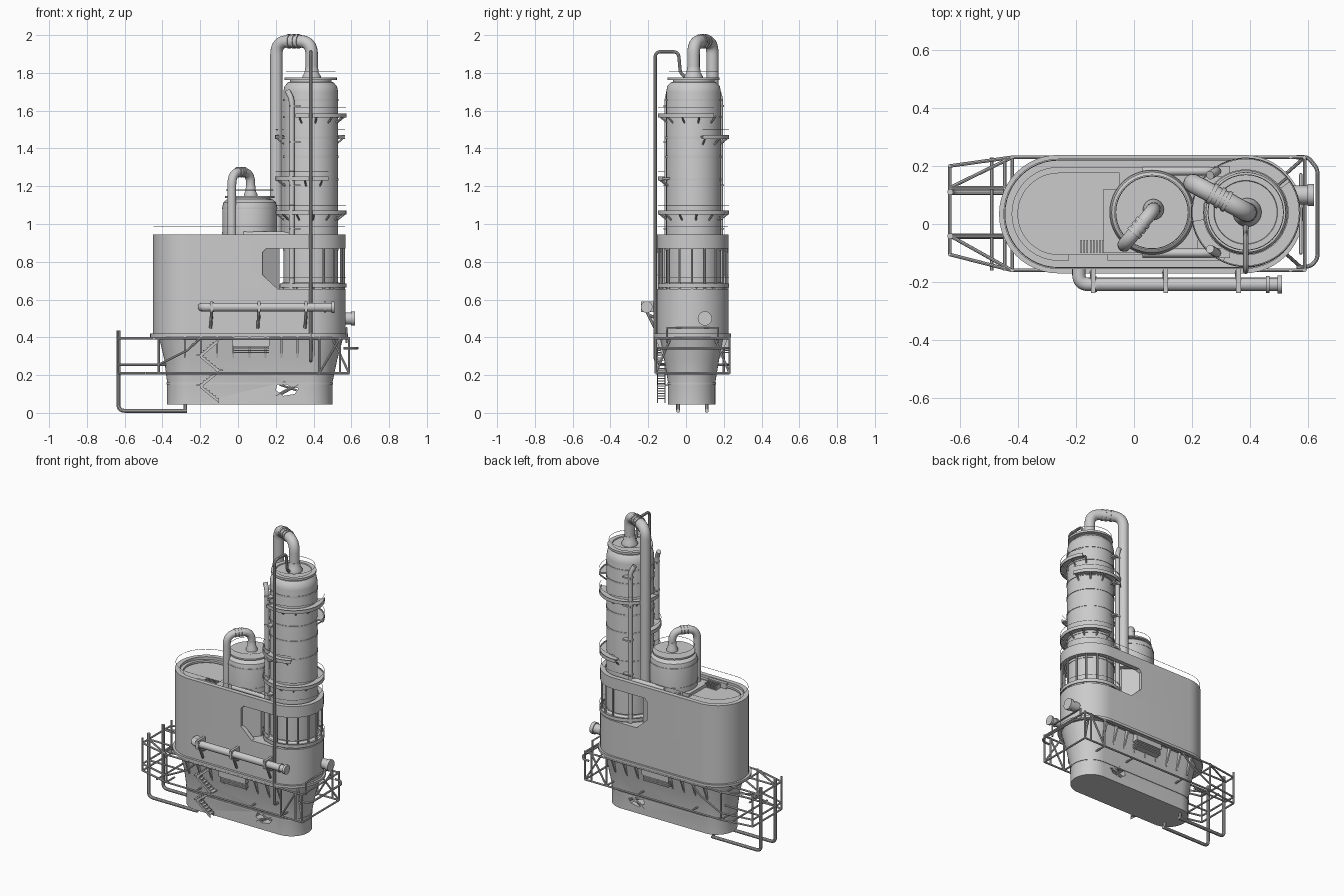
import bpy, bmesh, math
from mathutils import Vector

if "Cube" in bpy.data.objects:
    bpy.data.objects.remove(bpy.data.objects["Cube"])
pi = math.pi


def finish(name, me, angle=35):
    ob = bpy.data.objects.new(name, me)
    bpy.context.collection.objects.link(ob)
    for p in me.polygons:
        p.use_smooth = True
    me.set_sharp_from_angle(angle=math.radians(angle))
    return ob


def loft(name, rings, closed=False):
    """Skin equal-length loops; cap the ends or join last to first."""
    bm = bmesh.new()
    vs = [[bm.verts.new(p) for p in r] for r in rings]
    n = len(rings[0])
    for a, b in zip(vs, vs[1:] + ([vs[0]] if closed else [])):
        for i in range(n):
            j = (i + 1) % n
            bm.faces.new((a[i], a[j], b[j], b[i]))
    if not closed:
        bm.faces.new(vs[0])
        bm.faces.new(vs[-1])
    bmesh.ops.recalc_face_normals(bm, faces=bm.faces)
    me = bpy.data.meshes.new(name)
    bm.to_mesh(me)
    bm.free()
    return finish(name, me)


def stad(x0, x1, y0, y1, z, n=24):
    r, cy = (y1 - y0) / 2, (y0 + y1) / 2
    out = []
    for cx, a0 in ((x1 - r, -pi / 2), (x0 + r, pi / 2)):
        for i in range(n + 1):
            a = a0 + pi * i / n
            out.append((cx + r * math.cos(a), cy + r * math.sin(a), z))
    return out


def lathe(name, prof, c, n=48):
    return loft(name, [[(c[0] + r * math.cos(2 * pi * i / n), c[1] + r * math.sin(2 * pi * i / n), z)
                        for i in range(n)] for r, z in prof])


def arc_slab(name, c, r0, r1, z0, z1, a0, a1, n=24):
    rings = []
    for i in range(n + 1):
        a = math.radians(a0 + (a1 - a0) * i / n)
        rings.append([(c[0] + r * math.cos(a), c[1] + r * math.sin(a), z)
                      for r, z in ((r0, z0), (r1, z0), (r1, z1), (r0, z1))])
    return loft(name, rings)


def box(name, x0, x1, y0, y1, z0, z1):
    return loft(name, [[(x0, y0, z), (x1, y0, z), (x1, y1, z), (x0, y1, z)] for z in (z0, z1)])


def tubes(name, paths, r, bend=0.0, res=2, cyclic=False):
    cu = bpy.data.curves.new(name, 'CURVE')
    cu.dimensions, cu.bevel_depth, cu.bevel_resolution, cu.use_fill_caps = '3D', r, res, True
    for path in paths:
        P = [Vector(p) for p in path]
        pts = [P[0]]
        for a, p, b in zip(P, P[1:], P[2:]):
            d = min(bend, (a - p).length * .5, (b - p).length * .5)
            if d < 1e-4:
                pts.append(p)
                continue
            s, e = p + (a - p).normalized() * d, p + (b - p).normalized() * d
            pts += [s * (1 - t)**2 + p * 2 * t * (1 - t) + e * t * t for t in (i / 8 for i in range(9))]
        pts.append(P[-1])
        pts = [q for i, q in enumerate(pts) if i == 0 or (q - pts[i - 1]).length > 1e-5]
        sp = cu.splines.new('POLY')
        sp.points.add(len(pts) - 1)
        for q, v in zip(sp.points, pts):
            q.co = (*v, 1)
        sp.use_cyclic_u = cyclic
    return bake(bpy.data.objects.new(name, cu), name)


def bake(ob, name):
    if not ob.users_collection:
        bpy.context.collection.objects.link(ob)
    me = bpy.data.meshes.new_from_object(ob.evaluated_get(bpy.context.evaluated_depsgraph_get()))
    bpy.data.objects.remove(ob)
    return finish(name, me)


def cut(ob, cutter):
    name = ob.name
    m = ob.modifiers.new('cut', 'BOOLEAN')
    m.object, m.operation, m.solver = cutter, 'DIFFERENCE', 'EXACT'
    cutter.hide_render = True
    ob.name = name + '_raw'
    res = bake(ob, name)
    bpy.data.objects.remove(cutter)
    return res


def side_prism(name, xz, y0=-.4, y1=.4):
    return loft(name, [[(x, y, z) for x, z in xz] for y in (y0, y1)])


# tapered base with a ragged opening through it
base = loft('base_skirt', [stad(-.375, .5, -.095, .155, .045), stad(-.375, .5, -.095, .155, .16),
                           stad(-.39, .525, -.115, .175, .28), stad(-.42, .56, -.14, .2, .41)])
cut(base, side_prism('cutter', [(.2, .12), (.24, .09), (.3, .1), (.32, .13), (.27, .14), (.25, .165), (.21, .155)]))
tubes('torn_braces', [[(x, y, z), (x + .09, y, z + d)] for y in (-.09, .15)
                      for x, z, d in ((.2, .09, .05), (.22, .15, -.03), (.23, .1, .05))], .006)
loft('base_band', [stad(-.379, .504, -.099, .159, .15), stad(-.379, .504, -.099, .159, .16)])
loft('deck_flange', [stad(-.465, .583, -.17, .238, z) for z in (.403, .42)])
for i in range(9):
    for s in (-1, 1):
        x, f = -.28 + i * .085, lambda d: .03 + s * d
        side = [(f(.15), .29), (f(.195), .403), (f(.14), .403), (f(.12), .29)]
        loft('flange_gusset', [[(x + d, y, z) for y, z in side] for d in (-.005, .005)])

# hull: lower block, upper wall with side opening, deck
loft('hull_lower', [stad(-.45, .57, -.155, .225, z) for z in (.41, .655)])
O, I = (-.45, .57, -.155, .225), (-.42, .54, -.125, .195)
wall = loft('hull_wall', [stad(*O, .65), stad(*O, .945), stad(*I, .945), stad(*I, .65)], True)
cut(wall, side_prism('cutter', [(.21, .656), (.13, .73), (.13, .85), (.15, .87), (.8, .87), (.8, .656)]))
loft('hull_bulkhead', [[(-.25, -.12, z), (.12, -.145, z), (.22, -.07, z), (.22, .14, z), (.12, .215, z),
                        (-.25, .19, z)] for z in (.65, .9)])
loft('upper_deck', [stad(-.425, .3, -.13, .2, z) for z in (.88, .905)])
loft('inner_lip', [stad(-.425, .545, -.13, .2, .915), stad(-.425, .545, -.13, .2, .928),
                   stad(-.4, .52, -.105, .175, .928), stad(-.4, .52, -.105, .175, .915)], True)
loft('tank_platform', [[(-.105, -.1, z), (.22, -.1, z), (.22, .185, z), (-.05, .185, z), (-.05, .12, z),
                        (-.105, .12, z)] for z in (.9, .925)])
for i in range(8):
    box('deck_grille', -.185 + i * .011, -.18 + i * .011, -.1, -.055, .9, .935)
box('deck_step', -.225, -.09, -.125, -.105, .9, .94)
C, T = (.385, .04), (.062, .04)
for a in range(-90, 91, 22):
    a = math.radians(a + 1)
    x, y = C[0] + .175 * math.cos(a), .035 + .178 * math.sin(a)
    tubes('opening_post', [[(x, y, .65), (x, y, .88)]], .006)

# tall column and short tank
lathe('tall_column', [(.145, .64), (.145, 1.70), (.139, 1.73), (.12, 1.75), (.11, 1.752), (.11, 1.762),
                      (.138, 1.762), (.138, 1.776), (.11, 1.776), (.108, 1.77)], C)
lathe('column_collar', [(.175, .655), (.175, .672), (.15, .69)], C)
for z in (.86, 1.04, 1.23, 1.35, 1.45, 1.56, 1.65):
    lathe('column_band', [(.148, z), (.148, z + .012)], C)
lathe('short_tank', [(.145, .89), (.145, 1.09), (.139, 1.115), (.122, 1.13), (.11, 1.132), (.11, 1.138),
                     (.13, 1.138), (.13, 1.148), (.11, 1.148)], T)
for z in (.95, 1.08):
    lathe('tank_band', [(.147, z), (.147, z + .008)], T)

# service walkways around the column, brackets and wire rails
for z, a0, a1 in ((1.57, -115, 35), (1.455, 15, 190), (1.235, 165, 300), (1.055, -180, 95), (.67, -150, 150)):
    arc_slab('walkway', C, .14, .187, z, z + .01, a0, a1)
    arc_slab('walkway_edge', C, .183, .189, z - .006, z + .016, a0, a1)
    pts = [(C[0] + .187 * math.cos(math.radians(a0 + (a1 - a0) * i / 24)),
            C[1] + .187 * math.sin(math.radians(a0 + (a1 - a0) * i / 24)), z + .045) for i in range(25)]
    tubes('walkway_rail', [pts], .0015, res=0)
    for k in range(int((a1 - a0) / 30) + 1):
        a = math.radians(a0 + 5 + k * 30)
        d = Vector((math.cos(a), math.sin(a), 0))
        p = Vector((*C, z))
        tubes('walkway_bracket', [[p + d * .14 - Vector((0, 0, .035)), p + d * .183]], .005, res=1)
tubes('hull_wire_rail', [stad(-.445, .565, -.15, .22, .985)], .0015, res=0, cyclic=True)
for c, r, z in ((C, .13, 1.805), (T, .125, 1.18)):
    tubes('top_wire_rail', [[(c[0] + r * math.cos(i * pi / 20), c[1] + r * math.sin(i * pi / 20), z)
                             for i in range(40)]], .0015, res=0, cyclic=True)

# vapour pipes with cone bases and coupling rings
def vapour(name, a, b, z0, zb, ztop, r):
    A, B = Vector((*a, z0)), Vector((*b, zb))
    A2, B2 = Vector((*a, ztop)), Vector((*b, ztop))
    tubes(name, [[A, A2, B2, B]], r, .07, 6)
    lathe(name + '_cone', [(r * 1.5, z0), (r * 1.5, z0 + .012), (r * 1.15, z0 + .03), (r * 1.02, z0 + .06)], a, 24)
    for t in (.38, .5, .64):
        m, d = A2.lerp(B2, t), (B2 - A2).normalized() * .007
        tubes(name + '_ring', [[m - d, m + d]], r * 1.15, 0, 6)

vapour('column_vapour_pipe', (.39, .04), (.203, .14), 1.77, .9, 1.967, .033)
vapour('tank_vapour_pipe', (.067, .05), (-.033, -.072), 1.145, .9, 1.275, .024)
tubes('tall_thin_pipe', [[(.385, -.13, .275), (.385, -.163, .275), (.385, -.163, 1.912), (.385, -.04, 1.912),
                          (.385, -.03, 1.8), (.385, 0, 1.775)]], .009, .03, 3)
for y in (-.1, .182):
    tubes('side_riser', [[(.03, y, .945), (.25, y, .945), (.285, y, .93)],
                         [(.285, y, .65), (.285, y, 1.66), (.262, y * .9 + .004, 1.705)]], .015, .03, 4)
    for z in (.97, 1.2, 1.43, 1.62):
        box('riser_clip', .275, .33, y - .018, y + .018, z, z + .01)

# horizontal side pipe with clamps, and end nozzle
tubes('side_pipe', [[(-.19, -.14, .56), (-.19, -.208, .56), (.5, -.208, .56)]], .023, .04, 6)
for x0, x1, r in ((.455, .467, .029), (.495, .51, .031), (-.135, -.128, .027)):
    tubes('side_pipe_ring', [[(x0, -.208, .56), (x1, -.208, .56)]], r, 0, 6)
for x in (-.14, .11, .36):
    box('side_pipe_clamp', x - .008, x + .008, -.237, -.15, .535, .59)
    tubes('side_pipe_strut', [[(x, -.21, .54), (x - .005, -.165, .45)], [(x, -.155, .5), (x, -.2, .52)]], .008)
tubes('end_nozzle', [[(.54, .1, .5), (.6, .1, .5)]], .032, 0, 6)
tubes('end_nozzle_lip', [[(.597, .1, .5), (.62, .1, .5)]], .038, 0, 6)

# louvre boxes under the flange
for s in (-1, 1):
    y0, y1 = sorted((.034 + s * .1, .034 + s * .196))
    box('louvre_box', -.03, .168, y0, y1, .355, .403)
    for k in range(4):
        box('louvre_slat', -.025, .163, min(y0, y1) + .006, y1 - .006, .316 + k * .011, .323 + k * .011)

# zigzag stairs on the front of the base
lev = [.07, .15, .23, .31, .395]
for i, (z0, z1) in enumerate(zip(lev, lev[1:])):
    xa, xb = (-.2, -.1) if i % 2 else (-.1, -.2)
    for y in (-.15, -.112):
        side_prism('stair_stringer', [(xa, z0), (xb, z1), (xb, z1 - .018), (xa, z0 - .018)], y - .003, y + .003)
    for k in range(6):
        x, z = xa + (xb - xa) * (k + .5) / 6, z0 + (z1 - z0) * (k + .5) / 6
        box('stair_tread', x - .009, x + .009, -.15, -.112, z - .003, z + .002)
    box('stair_landing', xb - .02, xb + .02, -.152, -.09, z1 - .008, z1)

# open service frame around the base
paths = []
for yo, yl, ym in ((.23, .2, .125), (-.16, -.105, -.04)):
    for z in (.395, .21):
        paths.append([(-.635, yl, z), (-.42, yo, z), (.588, yo, z)])
    paths.append([(-.635, yl, .255), (-.42, yo, .255), (-.27, yo, .33), (-.2, yo, .395)])
    paths += [[(-.635, ym, z), (-.38, ym, z)] for z in (.395, .255)]
    paths += [[(-.635, ym, .395), (-.42, yo, .395)], [(-.635, yl, .21), (-.635, yl, .43)]]
    paths += [[(x, yo, .21), (x, yo, .403)] for x in (-.42, .43, .54, .588)]
    paths += [[(x, yo, .21), (x, .035 + (yo - .035) * .55, .21)] for x in (-.42, -.2, .2, .43)]
    paths += [[(.588, yo, .21), (.5, .035 + (yo - .035) * .6, .395)], [(.54, yo, .395), (.43, yo, .21)]]
for z in (.21, .255, .395):
    paths.append([(-.635, -.105, z), (-.635, .2, z)])
paths += [[(x, -.16, z), (x, .23, z)] for x, z in ((-.445, .395), (-.49, .21), (.588, .21), (.588, .395))]
paths.append([(.575, -.1, .37), (.575, -.1, .45), (.575, .17, .45), (.575, .17, .37)])
tubes('service_frame', paths, .006)
tubes('end_guard_rail', [[(.56, .23, .343), (.6, .23, .343), (.632, .19, .343), (.632, -.12, .343),
                          (.61, -.145, .343), (.56, -.15, .343)]], .007, .015, 3)
for y in (-.042, .11):
    tubes('foot_pipe', [[(-.633, y, .437), (-.633, y, .011), (-.27, y, .011)]], .0105, .035, 3)
    tubes('foot_pipe_stub', [[(-.28, y, .011), (-.28, y, .06)]], .009)
